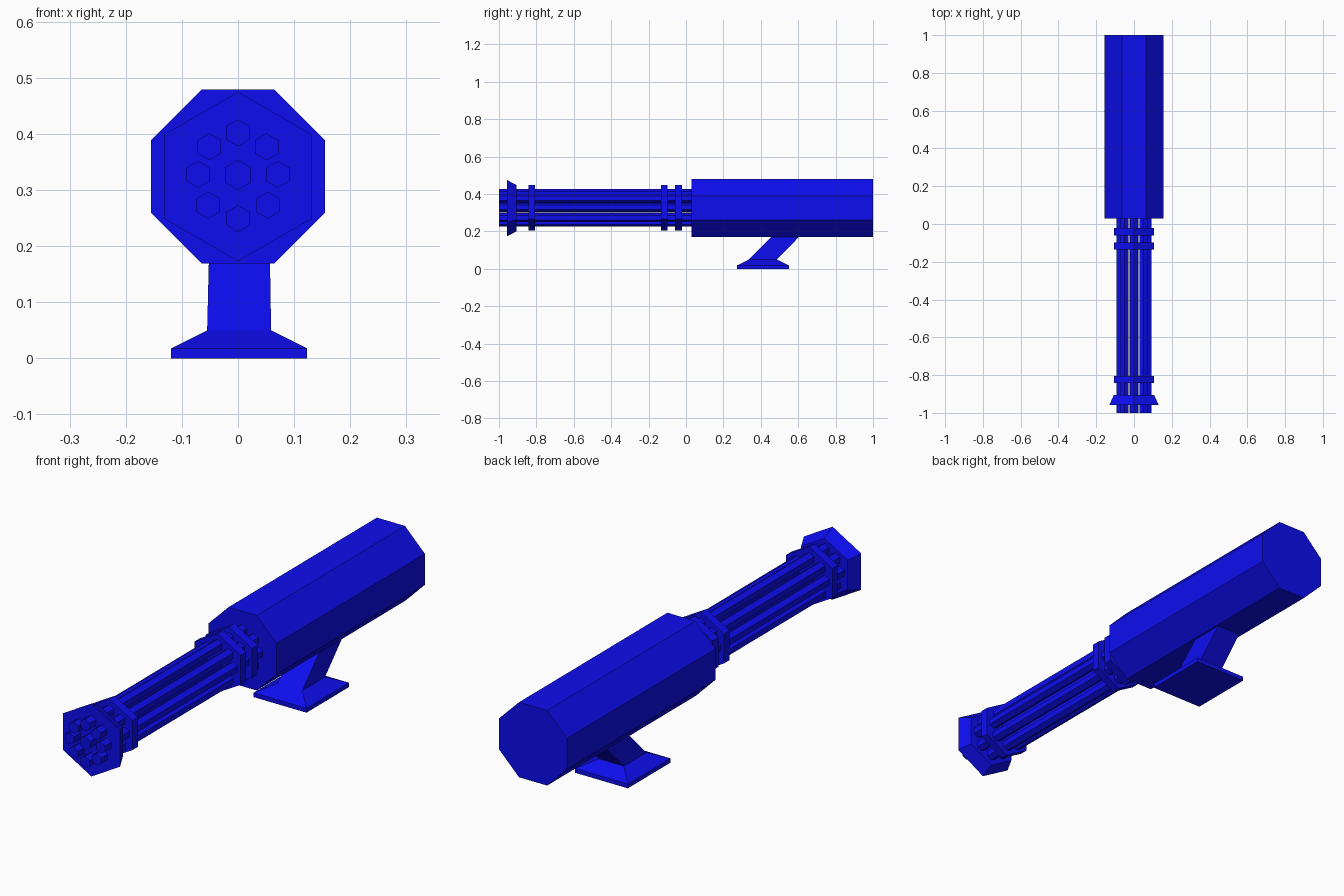
import bpy, bmesh
from math import cos, sin, pi

if "Cube" in bpy.data.objects:
    bpy.data.objects.remove(bpy.data.objects["Cube"])

blue = bpy.data.materials.new("blue")
blue.diffuse_color = (0.004, 0.004, 0.87, 1)
blue.use_nodes = True
blue.node_tree.nodes["Principled BSDF"].inputs["Base Color"].default_value = blue.diffuse_color


def loft(name, rings):
    """Closed solid skinned through a list of equal-sized point rings."""
    bm = bmesh.new()
    loops = [[bm.verts.new(p) for p in ring] for ring in rings]
    n = len(loops[0])
    for a, b in zip(loops, loops[1:]):
        for i in range(n):
            j = (i + 1) % n
            bm.faces.new((a[i], a[j], b[j], b[i]))
    bm.faces.new(loops[0])
    bm.faces.new(loops[-1])
    bmesh.ops.recalc_face_normals(bm, faces=bm.faces)
    mesh = bpy.data.meshes.new(name)
    bm.to_mesh(mesh)
    bm.free()
    mesh.materials.append(blue)
    obj = bpy.data.objects.new(name, mesh)
    bpy.context.collection.objects.link(obj)
    return obj


def polygon(sides, r, y, x=0.0, z=0.0, turn=pi / 2):
    """Regular polygon facing along y."""
    return [(x + r * cos(turn + 2 * pi * i / sides), y,
             z + r * sin(turn + 2 * pi * i / sides)) for i in range(sides)]


def rect(x0, x1, y0, y1, z):
    return [(x0, y0, z), (x1, y0, z), (x1, y1, z), (x0, y1, z)]


# Octagonal housing
loft("housing", [polygon(8, 0.168, y, z=0.324, turn=pi / 8) for y in (0.03, 1.0)])

# Central barrel and the surrounding barrels
AXIS_Z = 0.327
loft("centre_barrel", [polygon(6, 0.027, y, z=AXIS_Z) for y in (-1.0, 0.05)])
spots = [(0, .402), (.051, .377), (.071, .328), (.053, .273),
         (0, .249), (-.053, .273), (-.071, .328), (-.051, .377)]
for i, (x, z) in enumerate(spots):
    loft(f"barrel_{i + 1}", [polygon(6, 0.024, y, x, z) for y in (-1.0, 0.05)])

# Hexagonal clamp plates
for i, (y0, y1) in enumerate([(-.841, -.806), (-.134, -.098), (-.06, -.022)]):
    loft(f"clamp_{i + 1}", [polygon(6, 0.122, y, z=AXIS_Z) for y in (y0, y1)])

# Flared muzzle plate
loft("muzzle_plate", [polygon(6, 0.151, -0.958, z=0.324),
                      polygon(6, 0.123, -0.905, z=0.324)])

# Foot with chamfered top and leaning neck
loft("stand", [rect(-.119, .123, .272, .55, 0),
               rect(-.119, .123, .272, .55, .018),
               rect(-.055, .059, .337, .485, .05),
               rect(-.052, .057, .457, .606, .172)])
